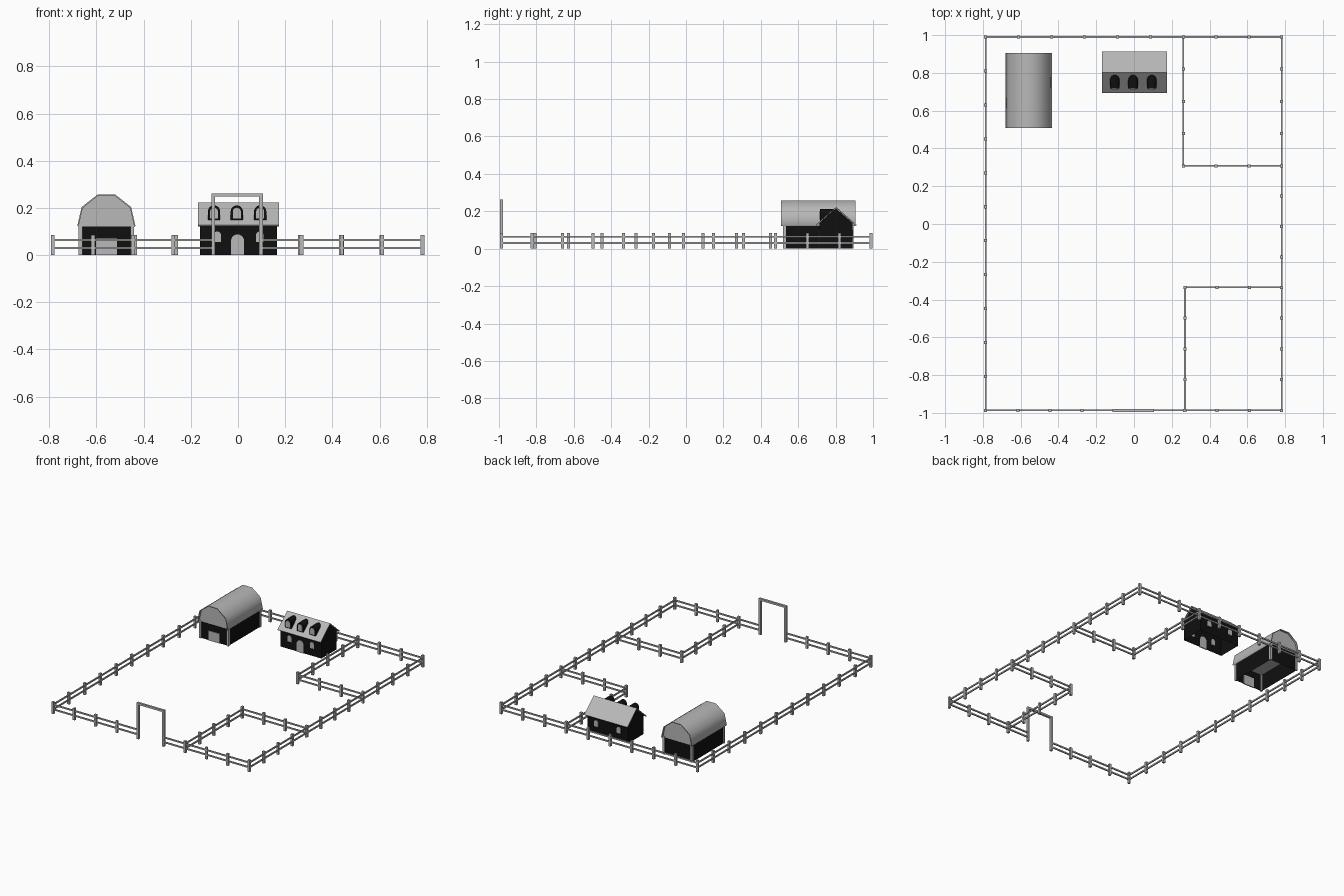
import bpy, bmesh, math
from mathutils import Vector

if "Cube" in bpy.data.objects:
    bpy.data.objects.remove(bpy.data.objects["Cube"])


def material(name, value):
    m = bpy.data.materials.new(name)
    m.use_nodes = True
    col = (value, value, value, 1)
    m.diffuse_color = col
    m.node_tree.nodes["Principled BSDF"].inputs["Base Color"].default_value = col
    return m


GREY = material("light grey", 0.48)
BLACK = material("black", 0.005)


def finish(name, bm, mat, smooth=None):
    bmesh.ops.recalc_face_normals(bm, faces=bm.faces)
    mesh = bpy.data.meshes.new(name)
    bm.to_mesh(mesh)
    bm.free()
    mesh.materials.append(mat)
    ob = bpy.data.objects.new(name, mesh)
    bpy.context.collection.objects.link(ob)
    if smooth:
        bpy.ops.object.select_all(action="DESELECT")
        ob.select_set(True)
        bpy.context.view_layer.objects.active = ob
        bpy.ops.object.shade_smooth_by_angle(angle=math.radians(smooth))
    return ob


def add_box(bm, lo, hi):
    lo, hi = Vector(lo), Vector(hi)
    verts = bmesh.ops.create_cube(bm, size=1)["verts"]
    for v in verts:
        v.co = (lo + hi) / 2 + Vector(a * b for a, b in zip(v.co, hi - lo))


def add_prism(bm, profile, depth, axis, bottom=True):
    """Extrude a (horizontal, z) profile between two depths along axis."""
    def place(h, z, d):
        return (h, d, z) if axis == "y" else (d, h, z)
    rings = [[bm.verts.new(place(h, z, d)) for h, z in profile] for d in depth]
    n = len(profile)
    for i in range(n):
        j = (i + 1) % n
        if bottom or i < n - 1:
            bm.faces.new((rings[0][i], rings[0][j], rings[1][j], rings[1][i]))
    for ring in rings:
        bm.faces.new(ring)


def arch(x, z0, width, height, steps=10):
    r = width / 2
    top = z0 + height - r
    pts = [(x + r, z0)]
    pts += [(x + r * math.cos(math.pi * i / steps), top + r * math.sin(math.pi * i / steps))
            for i in range(steps + 1)]
    return pts + [(x - r, z0)]


# Fences: posts at even spacing joined by two rails
POST, RAIL = 0.008, 0.004


def fence(name, a, b, spans):
    bm = bmesh.new()
    a, b = Vector(a), Vector(b)
    for i in range(spans + 1):
        p = a.lerp(b, i / spans)
        add_box(bm, (p.x - POST, p.y - POST, 0), (p.x + POST, p.y + POST, 0.085))
    for z in (0.030, 0.064):
        add_box(bm, (min(a.x, b.x) - RAIL, min(a.y, b.y) - RAIL, z - 0.005),
                (max(a.x, b.x) + RAIL, max(a.y, b.y) + RAIL, z + 0.005))
    finish(name, bm, GREY)


L, R, F, B = -0.785, 0.782, -0.987, 0.99
fence("left_fence", (L, B), (L, F), 11)
fence("back_fence_left", (L, B), (0.262, B), 6)
fence("back_fence_right", (0.262, B), (R, B), 3)
fence("front_fence_left", (L, F), (-0.105, F), 4)
fence("front_fence_right", (0.097, F), (R, F), 4)
fence("right_fence_back", (R, B), (R, 0.308), 4)
fence("right_fence_middle", (R, 0.308), (R, -0.335), 4)
fence("right_fence_front", (R, -0.335), (R, F), 4)
fence("back_pen_side", (0.262, B), (0.262, 0.308), 4)
fence("back_pen_front", (0.262, 0.308), (R, 0.308), 3)
fence("front_pen_side", (0.27, -0.335), (0.27, F), 4)
fence("front_pen_back", (0.27, -0.335), (R, -0.335), 3)

# Entrance gate frame
bm = bmesh.new()
for x in (-0.105, 0.097):
    add_box(bm, (x - POST, F - POST, 0), (x + POST, F + POST, 0.262))
add_box(bm, (-0.105, F - POST, 0.248), (0.097, F + POST, 0.262))
finish("gate_frame", bm, GREY)


def roof_shell(name, outline, depth, axis, thick, smooth=None):
    """Closed strip below an open outline, extruded along the ridge."""
    bm = bmesh.new()
    def place(h, z, d):
        return (h, d, z) if axis == "y" else (d, h, z)
    mid = (outline[0][0] + outline[-1][0]) / 2
    inner = [(mid + (h - mid) * (1 - thick * 8), z - thick) for h, z in outline]
    grid = [[[bm.verts.new(place(h, z, d)) for h, z in line] for d in depth]
            for line in (outline, inner)]
    (o0, o1), (i0, i1) = grid
    for k in range(len(outline) - 1):
        bm.faces.new((o0[k], o0[k + 1], o1[k + 1], o1[k]))
        bm.faces.new((i0[k], i0[k + 1], i1[k + 1], i1[k]))
        bm.faces.new((o0[k], o0[k + 1], i0[k + 1], i0[k]))
        bm.faces.new((o1[k], o1[k + 1], i1[k + 1], i1[k]))
    for k in (0, -1):
        bm.faces.new((o0[k], o1[k], i1[k], i0[k]))
    return finish(name, bm, GREY, smooth)


# Barn: dark walls, gambrel roof, grey gables and corner trim
BX, BY0, BY1 = -0.558, 0.527, 0.888
half = [(0.123, 0.125), (0.105, 0.204), (0.037, 0.257)]
gambrel = [(BX - h, z) for h, z in half] + [(BX + h, z) for h, z in reversed(half)]
bm = bmesh.new()
add_prism(bm, [(BX + 0.113, 0), (BX + 0.113, 0.132), (BX - 0.113, 0.132), (BX - 0.113, 0)],
          (BY0, BY1), "y", bottom=False)
finish("barn_walls", bm, BLACK)
roof_shell("barn_roof", gambrel, (0.507, 0.905), "y", 0.005, 60)
bm = bmesh.new()
add_prism(bm, [(BX + (h - BX) * 0.965, z - 0.003) for h, z in gambrel], (BY0 - 0.004, BY1 + 0.004), "y")
finish("barn_gables", bm, GREY)
bm = bmesh.new()
for x in (BX - 0.11, BX + 0.11):
    for y in (BY0, BY1):
        add_box(bm, (x - 0.008, y - 0.008, 0), (x + 0.008, y + 0.008, 0.13))
finish("barn_corner_trim", bm, GREY)
bm = bmesh.new()
add_box(bm, (BX - 0.045, BY0 - 0.004, 0), (BX + 0.045, BY0 + 0.004, 0.07))
finish("barn_door", bm, GREY)

# House: dark gabled body under a pitched roof
HX, HY0, HY1, RIDGE = 0.002, 0.715, 0.89, 0.803
bm = bmesh.new()
add_prism(bm, [(HY1, 0), (HY1, 0.138), (RIDGE, 0.214), (HY0, 0.138), (HY0, 0)],
          (HX - 0.163, HX + 0.163), "x", bottom=False)
finish("house_walls", bm, BLACK)
roof_shell("house_roof", [(0.693, 0.127), (RIDGE, 0.223), (0.913, 0.127)],
           (HX - 0.172, HX + 0.172), "x", 0.005)

# House openings: arched door, windows and roof dormers
bm = bmesh.new()
add_prism(bm, arch(HX - 0.004, 0, 0.055, 0.088), (HY0 - 0.004, HY0 + 0.004), "y")
finish("house_door", bm, GREY)
bm = bmesh.new()
for x in (HX - 0.09, HX + 0.09):
    for y in (HY0, HY1):
        add_prism(bm, arch(x, 0.055, 0.032, 0.045), (y - 0.004, y + 0.004), "y")
finish("house_windows", bm, GREY)
dormers, panes = bmesh.new(), bmesh.new()
for x in (-0.102, -0.005, 0.094):
    add_prism(dormers, arch(x, 0.148, 0.052, 0.063), (0.717, 0.795), "y")
    add_prism(panes, arch(x, 0.155, 0.034, 0.046), (0.713, 0.719), "y")
finish("dormers", dormers, BLACK, 40)
finish("dormer_windows", panes, GREY)
